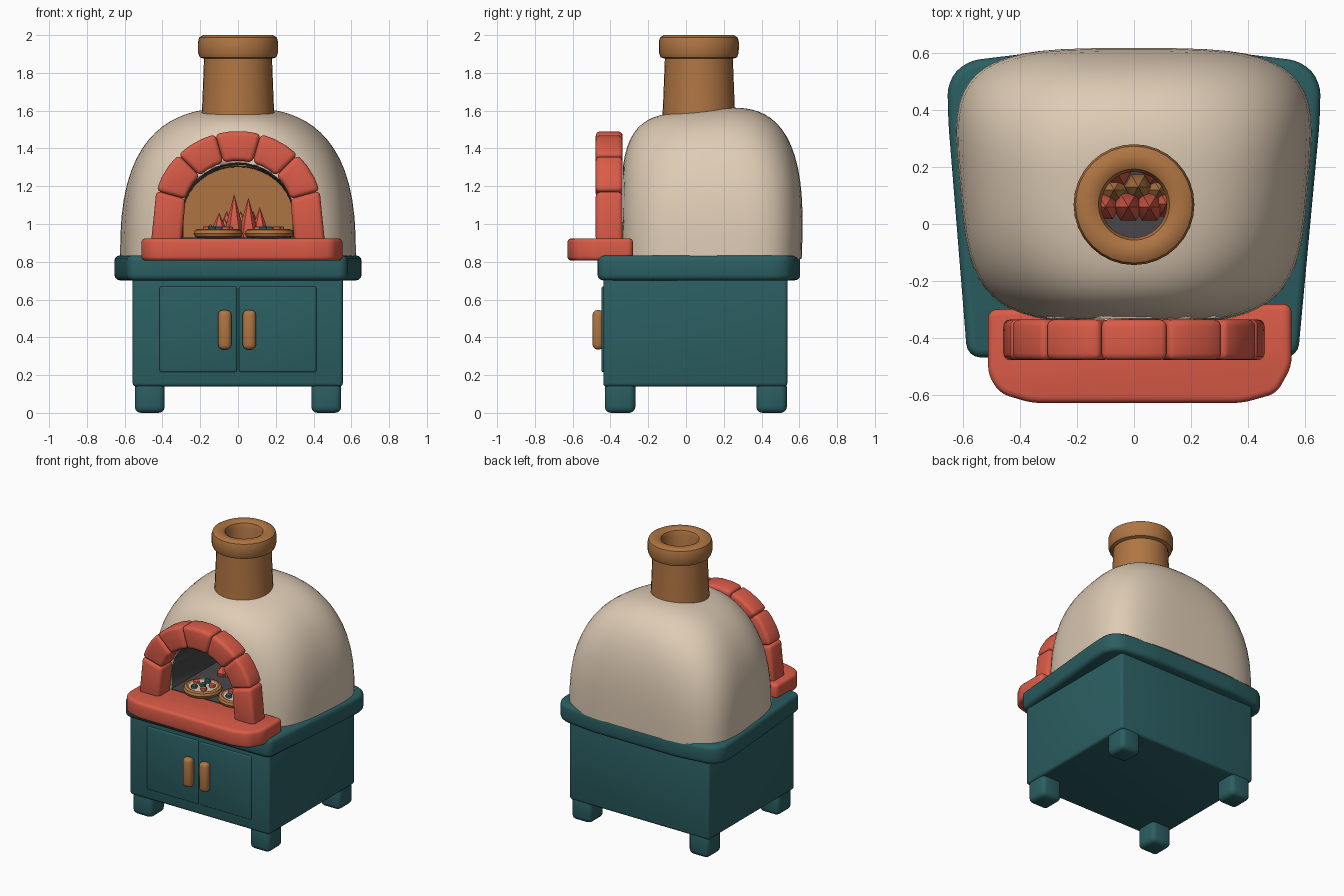
import bpy, bmesh, math
from math import sin, cos, pi, radians

if "Cube" in bpy.data.objects:
    bpy.data.objects.remove(bpy.data.objects["Cube"])


def material(name, rgb):
    m = bpy.data.materials.new(name)
    m.diffuse_color = (*rgb, 1)
    m.use_nodes = True
    m.node_tree.nodes["Principled BSDF"].inputs["Base Color"].default_value = m.diffuse_color
    return m


TEAL = material("teal", (0.024, 0.113, 0.121))
CREAM = material("cream", (0.73, 0.60, 0.46))
RED = material("brick_red", (0.70, 0.105, 0.064))
BROWN = material("warm_brown", (0.43, 0.178, 0.056))
GRAY = material("dark_gray", (0.066, 0.062, 0.066))


def finish(name, bm, mats, angle=35):
    bmesh.ops.recalc_face_normals(bm, faces=bm.faces[:])
    me = bpy.data.meshes.new(name)
    bm.to_mesh(me)
    bm.free()
    ob = bpy.data.objects.new(name, me)
    bpy.context.collection.objects.link(ob)
    for m in mats:
        me.materials.append(m)
    bpy.ops.object.select_all(action='DESELECT')
    ob.select_set(True)
    bpy.context.view_layer.objects.active = ob
    bpy.ops.object.shade_smooth_by_angle(angle=radians(angle))
    return ob


def prism(name, pts, lo, hi, mat, bevel=0.0, corner=0.0, plane='xy'):
    """Extrude a 2D outline, optionally rounding its corners and rims."""
    bm = bmesh.new()
    ax = 2 if plane == 'xy' else 1
    put = (lambda a, b, h: (a, b, h)) if plane == 'xy' else (lambda a, b, h: (a, h, b))
    bot = [bm.verts.new(put(a, b, lo)) for a, b in pts]
    top = [bm.verts.new(put(a, b, hi)) for a, b in pts]
    n = len(pts)
    bm.faces.new(bot[::-1])
    bm.faces.new(top)
    for i in range(n):
        j = (i + 1) % n
        bm.faces.new((bot[i], bot[j], top[j], top[i]))
    bmesh.ops.recalc_face_normals(bm, faces=bm.faces[:])
    if corner:
        es = [e for e in bm.edges if abs(e.verts[0].co[ax] - e.verts[1].co[ax]) > 1e-4]
        bmesh.ops.bevel(bm, geom=es, offset=corner, segments=4, profile=0.5, affect='EDGES')
    if bevel:
        es = [e for e in bm.edges if e.calc_face_angle(0) > radians(35)]
        bmesh.ops.bevel(bm, geom=es, offset=bevel, segments=3, profile=0.5, affect='EDGES')
    return finish(name, bm, [mat])


def box(name, x0, x1, y0, y1, z0, z1, mat, bevel=0.015):
    return prism(name, [(x0, y0), (x1, y0), (x1, y1), (x0, y1)], z0, z1, mat, bevel)


def circle(cx, cy, r, n):
    return [(cx + r * cos(2 * pi * i / n), cy + r * sin(2 * pi * i / n)) for i in range(n)]


def lathe(name, prof, cx, cy, mat, n=32):
    """Revolve a closed (radius, z) profile around a vertical axis."""
    bm = bmesh.new()
    rings = [[bm.verts.new((cx + r * cos(2 * pi * i / n), cy + r * sin(2 * pi * i / n), z))
              for r, z in prof] for i in range(n)]
    k = len(prof)
    for i in range(n):
        a, b = rings[i], rings[(i + 1) % n]
        for j in range(k):
            bm.faces.new((a[j], b[j], b[(j + 1) % k], a[(j + 1) % k]))
    return finish(name, bm, [mat])


# cabinet, legs and worktop
box("cabinet", -0.558, 0.555, -0.438, 0.537, 0.14, 0.75, TEAL, 0.018)
for sx in (-1, 1):
    for ny, y0 in (("front", -0.43), ("back", 0.372)):
        xs = sorted((sx * 0.388, sx * 0.546))
        box(f"{ny}_leg_{'left' if sx < 0 else 'right'}", *xs, y0, y0 + 0.162, 0, 0.17, TEAL, 0.032)
half = [(0.575, -0.468), (0.652, 0.36), (0.655, 0.50), (0.59, 0.572), (0.33, 0.604)]
prism("worktop", [(-x - 0.01 * (y < 0), y) for x, y in half[::-1]] + half,
      0.702, 0.834, TEAL, 0.028, 0.045)

# doors and handles
box("door_left", -0.415, -0.006, -0.447, -0.42, 0.215, 0.67, TEAL, 0.01)
box("door_right", 0.006, 0.415, -0.447, -0.42, 0.215, 0.67, TEAL, 0.01)
for nm, x in (("left", -0.07), ("right", 0.06)):
    box(f"handle_{nm}", x - 0.035, x + 0.035, -0.495, -0.435, 0.335, 0.545, BROWN, 0.026)

# oven dome: rounded footprint that shrinks and gets rounder towards the top
N, R = 56, 20
CY, Z0, H = 0.142, 0.815, 0.795
bm = bmesh.new()
rings = []
for k in range(R):
    u = 1 - (1 - k / R) ** 3
    curve = lambda n: (1 - u ** n) ** (1 / n)
    e = 0.52 + 0.33 * u ** 2
    ring = []
    for i in range(N):
        t = 2 * pi * (i + 0.5) / N
        c, s = cos(t), sin(t)
        fx = math.copysign(abs(c) ** e, c)
        fy = math.copysign(abs(s) ** e, s)
        v = fy * curve(3 if s > 0 else 4.8)
        x = 0.612 * fx * curve(2.75) * (1 + 0.07 * v)
        y = CY + (0.488 * (1 - 0.035 * (1 - u) ** 2) if s > 0 else 0.49) * v
        ring.append(bm.verts.new((x, y, Z0 + H * u * (1 + 0.05 * v))))
    rings.append(ring)
for a, b in zip(rings, rings[1:]):
    for i in range(N):
        j = (i + 1) % N
        bm.faces.new((a[i], a[j], b[j], b[i]))
bm.faces.new(rings[0][::-1])
tip = bm.verts.new((0, CY, Z0 + H))
for i in range(N):
    bm.faces.new((rings[-1][i], rings[-1][(i + 1) % N], tip))
dome = finish("oven_dome", bm, [CREAM, GRAY, BROWN])

# hollow chamber (gray lining, brown back wall) and flue hole
AZ = 1.055
arch = [(-0.298, 0.922), (0.298, 0.922)] + \
       [(0.298 * cos(pi * i / 20), AZ + 0.28 * sin(pi * i / 20)) for i in range(21)]
chamber = prism("chamber_cutter", arch, -0.7, 0.32, CREAM, plane='xz')
for v in chamber.data.vertices:
    if v.co.y > 0:
        v.co.x *= 0.97
        v.co.z = 0.922 + (v.co.z - 0.922) * 0.92
flue = prism("flue_cutter", circle(0, 0.068, 0.122, 32), 1.12, 1.9, CREAM)
for cut in (chamber, flue):
    for m in (GRAY, BROWN):
        cut.data.materials.append(m)
    for p in cut.data.polygons:
        p.material_index = 2 if cut is flue or p.normal.y > 0.9 and p.center.y > 0.3 else 1
    cut.hide_render = True
    bpy.context.view_layer.objects.active = dome
    mod = dome.modifiers.new("cut", 'BOOLEAN')
    mod.operation = 'DIFFERENCE'
    mod.solver = 'EXACT'
    mod.object = cut
    bpy.ops.object.modifier_apply(modifier=mod.name)
    bpy.data.objects.remove(cut)

# chimney with rolled rim
lathe("chimney", [(0.12, 1.53), (0.197, 1.53), (0.190, 1.62), (0.180, 1.875), (0.202, 1.882),
                  (0.211, 1.905), (0.212, 1.965), (0.205, 1.988), (0.185, 2.0), (0.145, 2.0),
                  (0.125, 1.988), (0.115, 1.96)], 0, 0.068, BROWN)

# brick arch: five wedges and two upright bricks
RO, RI = 0.437, 0.28
edges = [-74, -44.5, -15.5, 15.5, 44.5, 74]


def polar(r, deg):
    return (1.03 * r * sin(radians(deg)), AZ + r * cos(radians(deg)))


for i, (a, b) in enumerate(zip(edges, edges[1:])):
    steps = [a + (b - a) * k / 3 for k in range(4)]
    pts = [polar(RO, d) for d in steps] + [polar(RI, d) for d in steps[::-1]]
    prism(f"arch_brick_{i + 1}", pts, -0.478, -0.335, RED, 0.024, plane='xz')
for nm, s in (("left", -1), ("right", 1)):
    (ox, oz), (ix, iz) = polar(RO, 74), polar(RI, 74)
    pts = [(s * ox, oz), (s * 0.46, 0.905), (s * 0.298, 0.905), (s * ix, iz)]
    prism(f"arch_brick_base_{nm}", pts, -0.478, -0.335, RED, 0.024, plane='xz')

# hearth sill
prism("hearth_sill", [(-0.512, -0.30), (-0.512, -0.53), (-0.47, -0.595), (-0.36, -0.628),
                      (0.38, -0.628), (0.50, -0.595), (0.553, -0.50), (0.553, -0.28)],
      0.806, 0.924, RED, 0.022, 0.03)
box("oven_floor", -0.295, 0.295, -0.335, 0.31, 0.90, 0.928, GRAY, 0)

# pizzas with toppings
for nm, px, py, r in (("left", -0.105, -0.25, 0.13), ("right", 0.165, -0.24, 0.13)):
    ring = [(r - 0.024 + 0.024 * cos(a * pi / 4), 0.95 + 0.024 * sin(a * pi / 4)) for a in range(8)]
    lathe(f"pizza_crust_{nm}", ring, px, py, BROWN, 20)
    prism(f"pizza_cheese_{nm}", circle(px, py, r - 0.022, 20), 0.925, 0.968, CREAM)
    for k in range(6):
        d = 0.062 if k < 5 else 0
        cx, cy = px + d * cos(k * pi * 0.4 + 0.4), py + d * sin(k * pi * 0.4 + 0.4)
        prism(f"pizza_topping_{nm}_{k + 1}", circle(cx, cy, 0.022, 8), 0.96, 0.986,
              TEAL if k % 2 else RED, 0.004)

# fire: pointed flames with brown embers between
flames = [(-0.10, 0.06, 1.06, 0.05), (-0.02, 0.06, 1.16, 0.055), (0.055, 0.06, 1.14, 0.055),
          (0.115, 0.07, 1.09, 0.05), (-0.06, 0.18, 1.07, 0.05), (0.08, 0.18, 1.07, 0.05),
          (-0.145, 0.04, 1.0, 0.045)]
embers = [(-0.07, 0.12, 1.03, 0.045), (0.015, 0.13, 1.07, 0.05), (0.09, 0.12, 1.03, 0.045)]
for nm, group, mat in (("flame", flames, RED), ("ember", embers, BROWN)):
    for k, (x, y, top, r) in enumerate(group):
        bm = bmesh.new()
        prof = [(r * 0.8, 0.91), (r, 0.95), (r * 0.5, 0.95 + (top - 0.95) * 0.5)]
        rs = [[bm.verts.new((a, b, z)) for a, b in circle(x, y, rad, 6)] for rad, z in prof]
        apex = bm.verts.new((x, y, top))
        bm.faces.new(rs[0])
        for i in range(6):
            j = (i + 1) % 6
            for a, b in zip(rs, rs[1:]):
                bm.faces.new((a[i], a[j], b[j], b[i]))
            bm.faces.new((rs[-1][i], rs[-1][j], apex))
        finish(f"{nm}_{k + 1}", bm, [mat])
